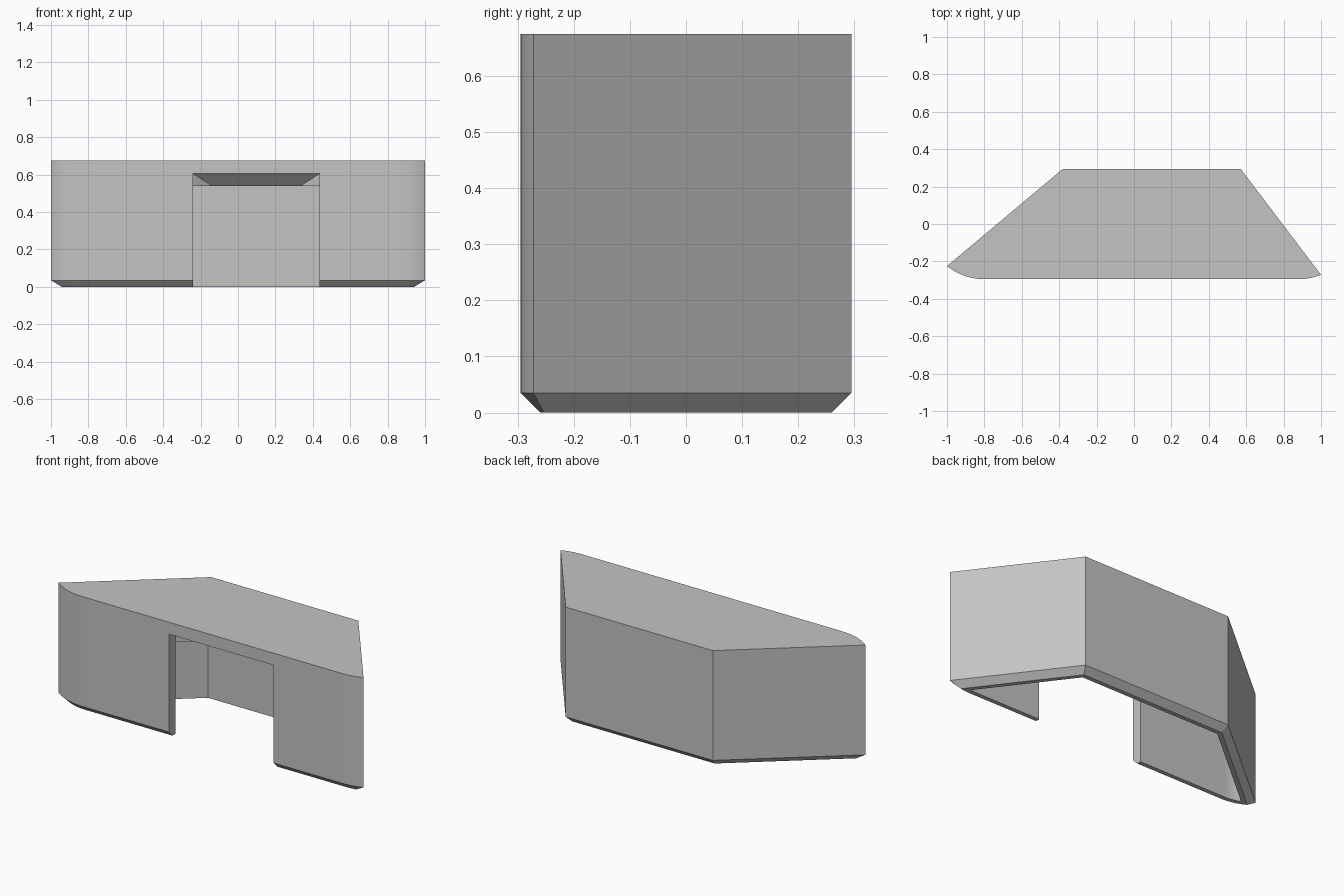
import bpy, bmesh, math
from mathutils import Vector

cube = bpy.data.objects.get("Cube")
if cube:
    bpy.data.objects.remove(cube, do_unlink=True)

HEIGHT, LINTEL, CEILING, CHAMFER, WALL = 0.675, 0.605, 0.54, 0.035, 0.06
BACK_Y, RADIUS, ARC_Y, STEPS = 0.295, 0.32, 0.025, 10
DOOR_LEFT, DOOR_RIGHT = -0.24, 0.435

grey = bpy.data.materials.new("plain grey")
grey.use_nodes = True
grey.diffuse_color = (0.55, 0.55, 0.55, 1)
grey.node_tree.nodes["Principled BSDF"].inputs["Base Color"].default_value = grey.diffuse_color


def flank(corner, back_x, arc_x, sign, d):
    """One slanted side inset by d: its back corner, then the rounded front corner."""
    back = Vector((back_x, BACK_Y))
    along = (back - Vector(corner)).normalized()
    normal = Vector((along.y, -along.x)) * -sign
    offset = normal.dot(back) + d
    centre, radius = Vector((arc_x, ARC_Y)), RADIUS - d
    start = math.atan2(normal.x, -normal.y)
    start += sign * math.acos((offset - normal.dot(centre)) / radius)
    y = BACK_Y - d
    points = [Vector(((offset - normal.y * y) / normal.x, y))]
    for i in range(STEPS + 1):
        a = start * (1 - i / STEPS)
        points.append(centre + radius * Vector((math.sin(a), -math.cos(a))))
    return points


def outline(d):
    """Counter-clockwise plan inset by d, with the doorway ends on the front."""
    left = flank((-1, -0.225), -0.38, -0.8, -1, d)
    right = flank((1, -0.272), 0.57, 0.88, 1, d)
    front = ARC_Y - RADIUS + d
    door = [Vector((DOOR_LEFT, front)), Vector((DOOR_RIGHT, front))]
    return left + door + right[::-1]


bm = bmesh.new()


def ring(d, z):
    return [bm.verts.new((p.x, p.y, z)) for p in outline(d)]


# Wall loops: outer face, chamfered rim, inner face
rings = [ring(0, HEIGHT), ring(0, LINTEL), ring(0, CHAMFER),
         ring(CHAMFER, 0), ring(WALL, 0), ring(WALL, CEILING)]
top, lintel, ceiling = rings[0], rings[1], rings[-1]
count = len(top)
k = STEPS + 2          # left doorway end; k + 1 is the right end
for upper, lower in zip(rings, rings[1:]):
    for i in range(count):
        j = (i + 1) % count
        if i != k or upper is top:
            bm.faces.new((upper[i], lower[i], lower[j], upper[j]))
bm.faces.new(top)

# Doorway: jambs, lintel and the sloped recess in the thick roof
inner_front = ceiling[k].co.y
recess_depth, recess_inset = 0.065, 0.1
heads, feet = [], []
for i, x, shift in ((k, DOOR_LEFT, recess_inset), (k + 1, DOOR_RIGHT, -recess_inset)):
    head = bm.verts.new((x, inner_front, LINTEL))
    foot = bm.verts.new((x + shift, inner_front + recess_depth, CEILING))
    bm.faces.new([r[i] for r in rings[1:]] + [head])
    bm.faces.new((head, ceiling[i], foot))
    heads.append(head)
    feet.append(foot)
bm.faces.new((lintel[k], lintel[k + 1], heads[1], heads[0]))
bm.faces.new((heads[0], heads[1], feet[1], feet[0]))
bm.faces.new(ceiling[:k + 1] + feet + ceiling[k + 1:])

bmesh.ops.recalc_face_normals(bm, faces=bm.faces)
mesh = bpy.data.meshes.new("cover_shell")
bm.to_mesh(mesh)
bm.free()
mesh.materials.append(grey)
shell = bpy.data.objects.new("cover_shell", mesh)
bpy.context.collection.objects.link(shell)

bpy.ops.object.select_all(action='DESELECT')
bpy.context.view_layer.objects.active = shell
shell.select_set(True)
bpy.ops.object.shade_smooth_by_angle(angle=math.radians(15))
